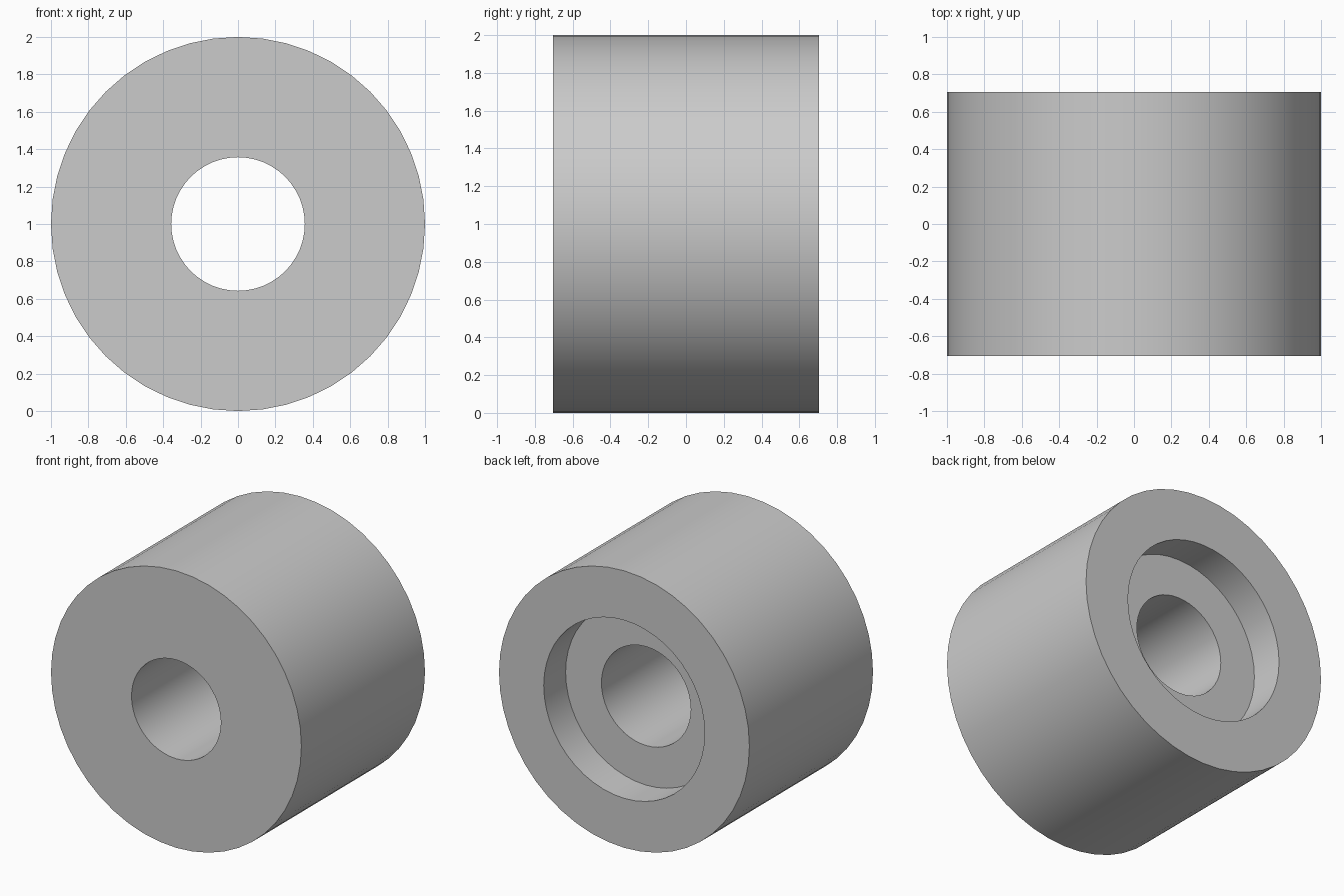
import bpy
import bmesh
from math import radians, sin, cos, tau

cube = bpy.data.objects.get("Cube")
if cube:
    bpy.data.objects.remove(cube, do_unlink=True)

SIDES = 48
HALF = 0.705          # half length along y
OUTER, BORE, RECESS = 1.0, 0.357, 0.643
RECESS_DEPTH = 0.25

# Grey material
grey = bpy.data.materials.new("plain grey")
grey.use_nodes = True
colour = (0.6, 0.6, 0.6, 1)
grey.diffuse_color = colour
grey.node_tree.nodes["Principled BSDF"].inputs["Base Color"].default_value = colour

# Closed cross-section (radius, y), revolved about the y axis
profile = [(BORE, -HALF), (OUTER, -HALF), (OUTER, HALF), (RECESS, HALF),
           (RECESS, HALF - RECESS_DEPTH), (BORE, HALF - RECESS_DEPTH)]

bm = bmesh.new()
rings = [[bm.verts.new((r * sin(tau * i / SIDES), y, 1 + r * cos(tau * i / SIDES)))
          for i in range(SIDES)] for r, y in profile]
for k, ring in enumerate(rings):
    following = rings[(k + 1) % len(rings)]
    for i in range(SIDES):
        j = (i + 1) % SIDES
        bm.faces.new((ring[i], ring[j], following[j], following[i]))
bmesh.ops.recalc_face_normals(bm, faces=bm.faces)

# Recessed bushing
mesh = bpy.data.meshes.new("recessed_bushing")
bm.to_mesh(mesh)
bm.free()
mesh.materials.append(grey)
bushing = bpy.data.objects.new("recessed_bushing", mesh)
bpy.context.collection.objects.link(bushing)

# Smooth the curved walls, keep the rims sharp
bpy.ops.object.select_all(action="DESELECT")
bushing.select_set(True)
bpy.context.view_layer.objects.active = bushing
bpy.ops.object.shade_smooth_by_angle(angle=radians(30))
